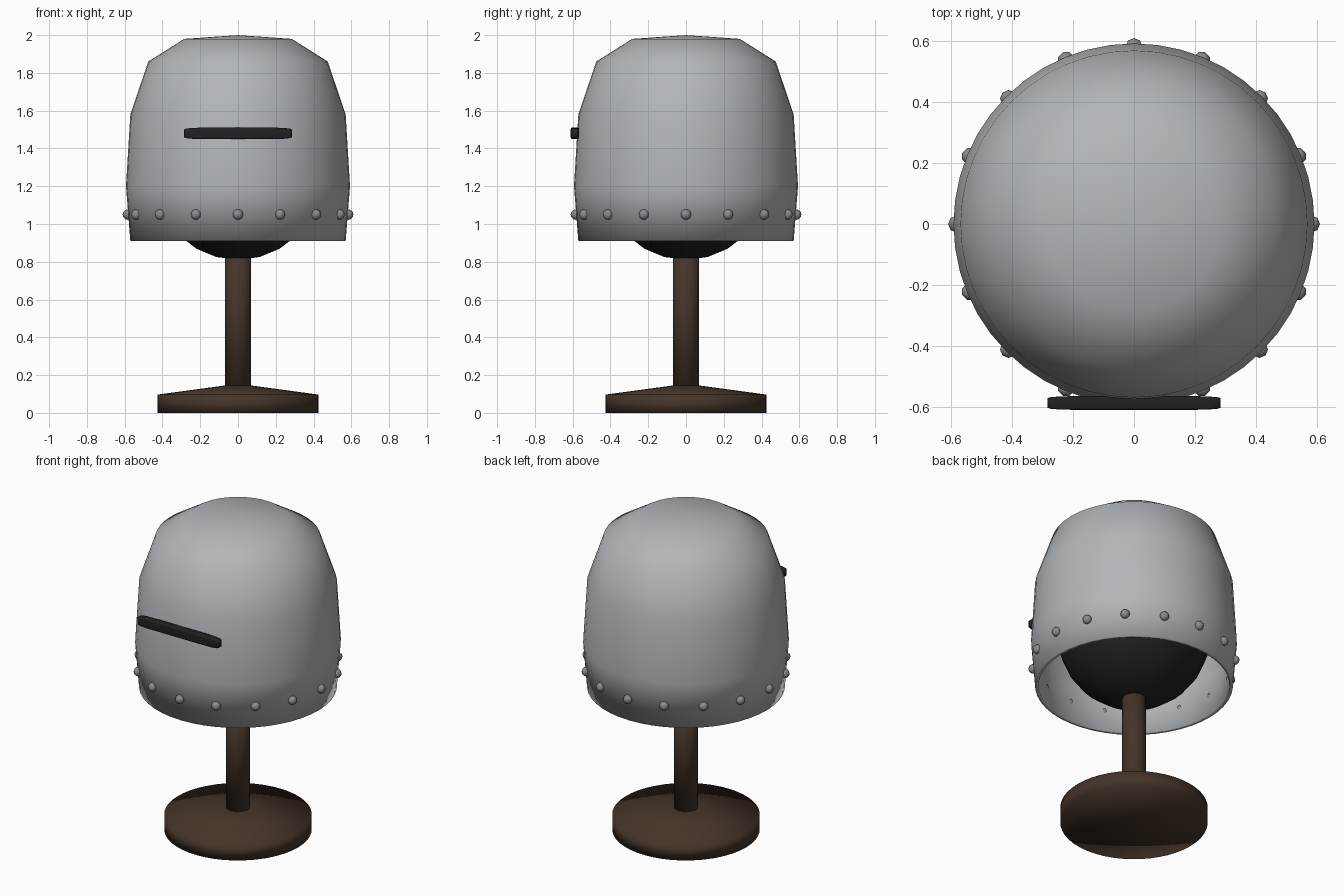
import bpy, bmesh
from math import pi, tau, sin, cos
from mathutils import Matrix, Vector

if "Cube" in bpy.data.objects:
    bpy.data.objects.remove(bpy.data.objects["Cube"])


def material(name, color):
    m = bpy.data.materials.new(name)
    m.use_nodes = True
    m.diffuse_color = (*color, 1)
    bsdf = next(n for n in m.node_tree.nodes if n.type == "BSDF_PRINCIPLED")
    bsdf.inputs["Base Color"].default_value = (*color, 1)
    return m


steel = material("steel", (0.45, 0.47, 0.49))
rivet_steel = material("rivet steel", (0.25, 0.26, 0.27))
black = material("black", (0.014, 0.015, 0.015))
wood = material("dark wood", (0.06, 0.035, 0.022))


def finish(name, bm, mat):
    """Turn a bmesh into a smooth-shaded object."""
    for f in bm.faces:
        f.smooth = True
    mesh = bpy.data.meshes.new(name)
    bm.to_mesh(mesh)
    bm.free()
    mesh.materials.append(mat)
    obj = bpy.data.objects.new(name, mesh)
    bpy.context.collection.objects.link(obj)
    return obj


def lathe(name, profile, mat, steps):
    """Revolve (radius, height) points, listed from bottom to top, about z."""
    bm = bmesh.new()
    verts = [bm.verts.new((r, 0, z)) for r, z in profile]
    edges = [bm.edges.new(pair) for pair in zip(verts, verts[1:])]
    bmesh.ops.spin(bm, geom=verts + edges, cent=(0, 0, 0), axis=(0, 0, 1),
                   angle=tau, steps=steps, use_merge=False, use_duplicate=False)
    bmesh.ops.remove_doubles(bm, verts=bm.verts, dist=0.0005)
    bmesh.ops.recalc_face_normals(bm, faces=bm.faces)
    # An open shell must face away from the axis
    side = max(bm.faces, key=lambda f: f.calc_center_median().xy.length)
    center = side.calc_center_median()
    if side.normal.dot(Vector((center.x, center.y, 0))) < 0:
        bmesh.ops.reverse_faces(bm, faces=bm.faces)
    return finish(name, bm, mat)


# Helmet shell, open at the bottom
shell = lathe("helmet_shell",
              [(0.57, 0.91), (0.593, 1.2), (0.57, 1.58),
               (0.475, 1.86), (0.285, 1.98), (0, 2.0)], steel, 48)
wall = shell.modifiers.new("wall", "SOLIDIFY")
wall.thickness = 0.02
wall.offset = -1

# Stand: disc base with a sloped top, and a post
lathe("stand_base", [(0, 0), (0.425, 0), (0.425, 0.097), (0.07, 0.145), (0, 0.145)],
      wood, 48)
lathe("stand_post", [(0, 0.1), (0.07, 0.1), (0.07, 0.95), (0, 0.95)], wood, 24)

# Round head form inside the helmet
bm = bmesh.new()
bmesh.ops.create_uvsphere(bm, u_segments=32, v_segments=12, radius=0.44,
                          matrix=Matrix.Translation((0, 0, 1.25)))
finish("head_form", bm, black)

# Eye slit: bar bevelled as a cube, then stretched
bm = bmesh.new()
bmesh.ops.create_cube(bm, size=1)
bmesh.ops.bevel(bm, geom=bm.edges[:], offset=0.15, segments=3, profile=0.5,
                affect="EDGES")
bmesh.ops.scale(bm, verts=bm.verts, vec=(0.57, 0.045, 0.06))
bmesh.ops.translate(bm, verts=bm.verts, vec=(0, -0.588, 1.48))
finish("eye_slit", bm, black)

# Ring of rivets around the lower edge
count = 16
for i in range(count):
    a = tau * i / count
    bm = bmesh.new()
    bmesh.ops.create_uvsphere(bm, u_segments=8, v_segments=6, radius=0.028)
    rivet = finish(f"rivet_{i + 1}", bm, rivet_steel)
    rivet.location = (0.583 * cos(a), 0.583 * sin(a), 1.05)
    rivet.rotation_euler.z = a
